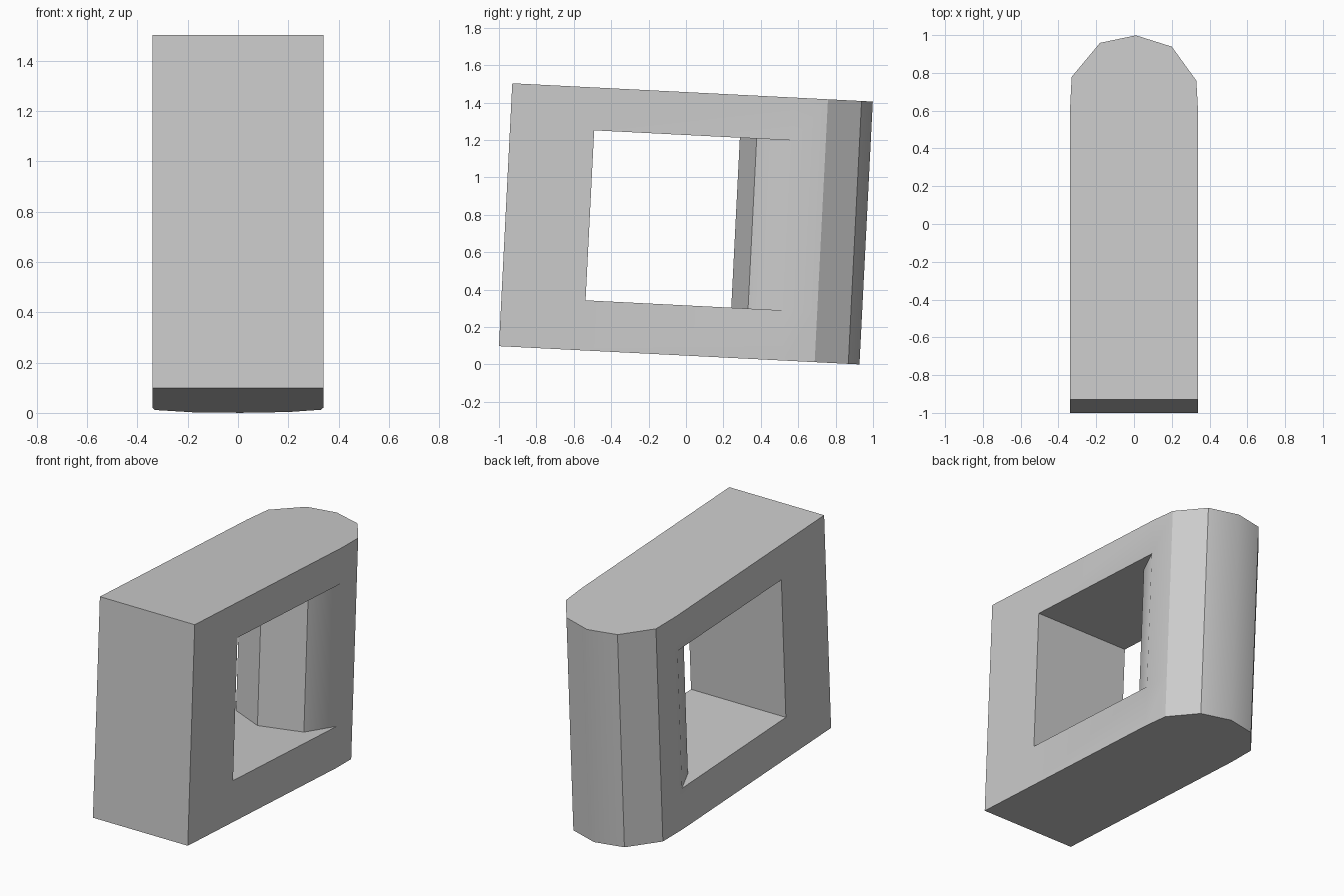
import bpy, bmesh, math
from mathutils import Matrix

# Remove the default cube
cube = bpy.data.objects.get("Cube")
if cube:
    bpy.data.objects.remove(cube, do_unlink=True)

# Plan outline: square front post, rounded rear column
HALF = 0.34
HOLE_FRONT, HOLE_BACK = 0.45, 1.515
front = [(-HALF, HOLE_FRONT), (-HALF, 0), (HALF, 0), (HALF, HOLE_FRONT)]
rear = [(HALF, HOLE_BACK), (0.33, 1.69), (0.2, 1.87), (0.01, 1.93),
        (-0.18, 1.89), (-0.33, 1.71), (-HALF, HOLE_BACK)]
inner = [(-0.26, 1.34), (-0.03, 1.23), (0.24, 1.32)]
levels = [0, 0.268, 1.178, 1.407]

bm = bmesh.new()


def ring(points, w):
    return [bm.verts.new((x, y, w)) for x, y in points]


def walls(lower, upper, closed=True):
    n = len(lower)
    for i in range(n if closed else n - 1):
        j = (i + 1) % n
        bm.faces.new((lower[i], lower[j], upper[j], upper[i]))


# Outer outline at each level, plus the column's inner edge beside the opening
outer = [ring(front + rear, w) for w in levels]
column = [ring(inner, w) for w in levels[1:3]]
nf = len(front)

# Bottom and top bars
walls(outer[0], outer[1])
walls(outer[2], outer[3])
bm.faces.new(outer[0])
bm.faces.new(outer[3])

# Front post and rear column on either side of the opening
walls(outer[1][:nf], outer[2][:nf])
walls(outer[1][nf:] + column[0], outer[2][nf:] + column[1])

# Floor and ceiling of the opening
for edge, curve in zip(outer[1:3], column):
    bm.faces.new([edge[nf - 1], edge[nf]] + curve[::-1] + [edge[-1], edge[0]])

bmesh.ops.recalc_face_normals(bm, faces=bm.faces)

# Lean the whole frame slightly backward
bm.transform(Matrix.Translation((0, -1, 0.098)) @ Matrix.Rotation(math.radians(-2.9), 4, "X"))

mesh = bpy.data.meshes.new("frame_block")
bm.to_mesh(mesh)
bm.free()
block = bpy.data.objects.new("frame_block", mesh)
bpy.context.collection.objects.link(block)

# Plain grey material
grey = bpy.data.materials.new("light_grey")
grey.use_nodes = True
colour = (0.6, 0.6, 0.6, 1)
grey.diffuse_color = colour
grey.node_tree.nodes["Principled BSDF"].inputs["Base Color"].default_value = colour
mesh.materials.append(grey)

# Soften only the shallow edges of the column
bpy.ops.object.select_all(action="DESELECT")
block.select_set(True)
bpy.context.view_layer.objects.active = block
bpy.ops.object.shade_smooth_by_angle(angle=math.radians(32))
